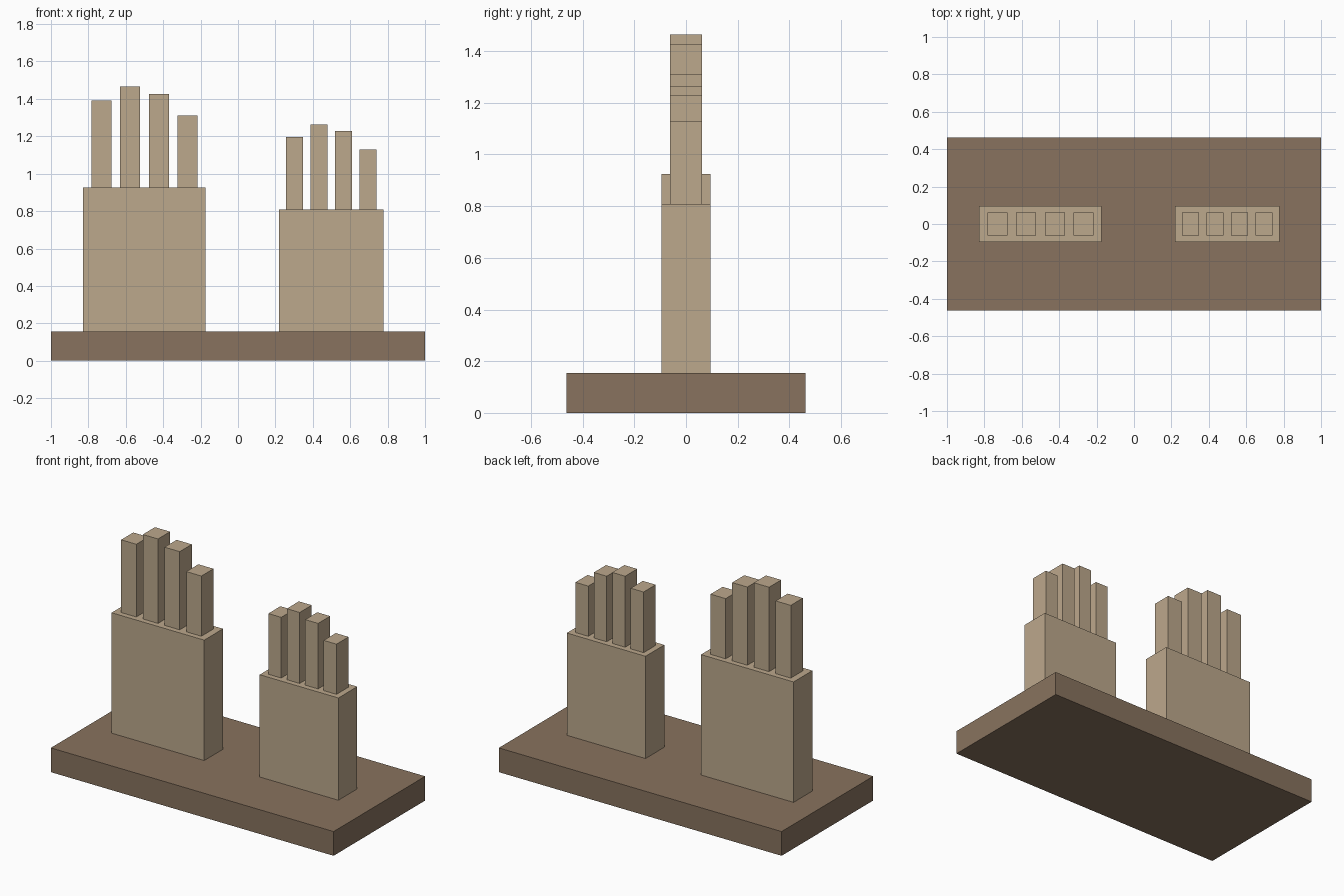
import bpy

if "Cube" in bpy.data.objects:
    bpy.data.objects.remove(bpy.data.objects["Cube"])


def material(name, color):
    mat = bpy.data.materials.new(name)
    mat.diffuse_color = (*color, 1)
    mat.use_nodes = True
    mat.node_tree.nodes["Principled BSDF"].inputs["Base Color"].default_value = mat.diffuse_color
    return mat


def box(name, x, z0, z1, width, depth, mat):
    bpy.ops.mesh.primitive_cube_add(size=1, location=(x, 0, (z0 + z1) / 2))
    obj = bpy.context.object
    obj.name = name
    obj.scale = (width, depth, z1 - z0)
    bpy.ops.object.transform_apply(location=False, rotation=False, scale=True)
    obj.data.materials.append(mat)


dark = material("dark_wood", (0.246, 0.171, 0.112))
light = material("light_wood", (0.503, 0.392, 0.262))

BASE_TOP = 0.155


# Palm block with a row of four fingers standing on it
def hand(side, x, scale, palm_top, finger_tops):
    box(side + "_palm", x, BASE_TOP, palm_top, 0.655 * scale, 0.19, light)
    for i, top in enumerate(finger_tops):
        fx = x + (i - 1.5) * 0.1535 * scale
        box(f"{side}_finger_{i + 1}", fx, palm_top, top, 0.107 * scale, 0.122, light)


# Base slab
box("base", 0, 0, BASE_TOP, 2, 0.925, dark)

# Large and small hand
hand("left", -0.5, 1.0, 0.925, (1.39, 1.465, 1.425, 1.31))
hand("right", 0.4985, 0.85, 0.809, (1.197, 1.263, 1.228, 1.13))
